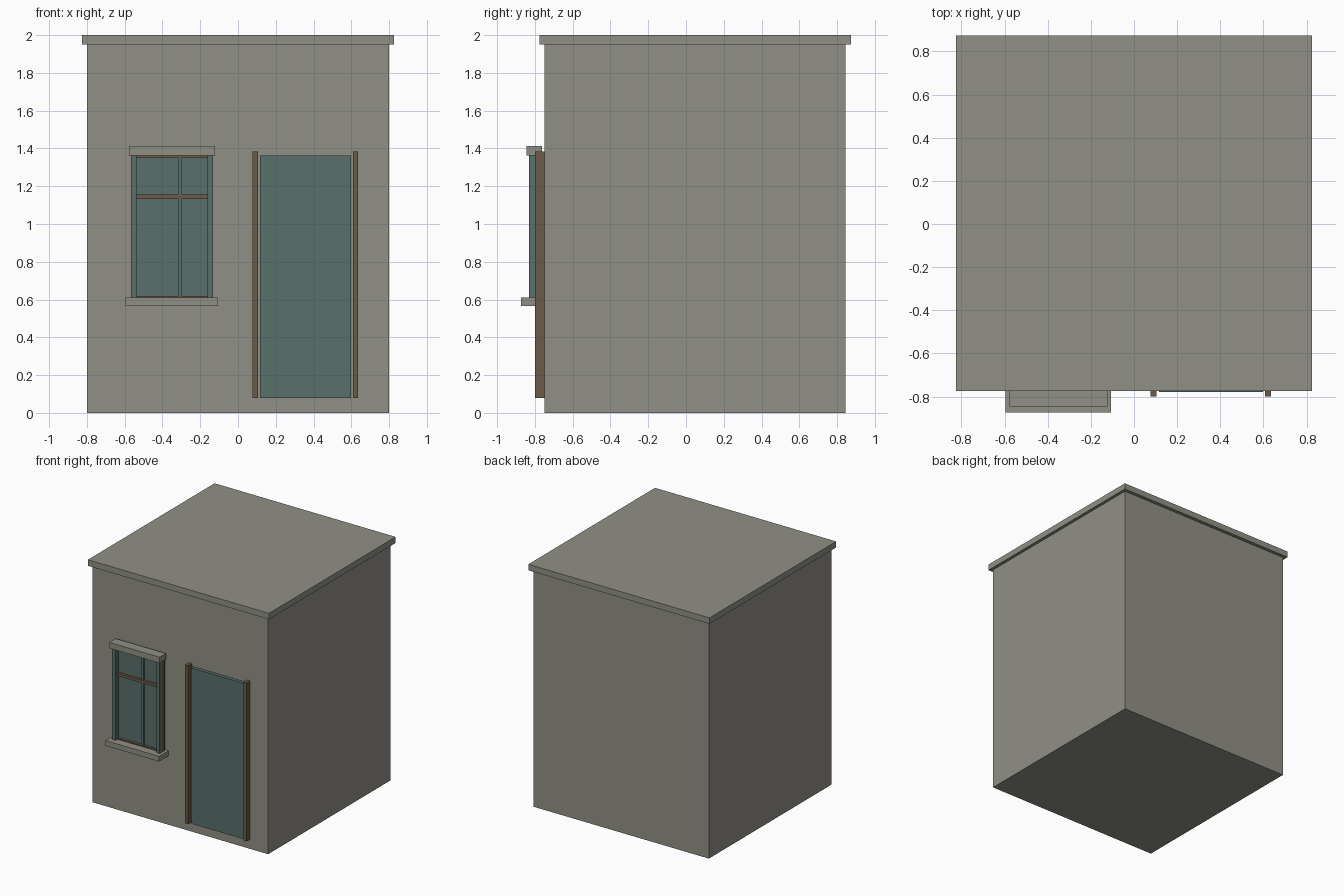
import bpy
import bmesh

if "Cube" in bpy.data.objects:
    bpy.data.objects.remove(bpy.data.objects["Cube"])


def material(name, rgb):
    m = bpy.data.materials.new(name)
    m.diffuse_color = (*rgb, 1.0)
    m.use_nodes = True
    m.node_tree.nodes["Principled BSDF"].inputs["Base Color"].default_value = m.diffuse_color
    return m


STONE = material("warm grey stone", (0.285, 0.28, 0.24))
GREEN = material("dull teal paint", (0.10, 0.16, 0.145))
BROWN = material("dark brown wood", (0.15, 0.105, 0.065))


def box(name, x, y, z, mat):
    """Box spanning the given (min, max) ranges."""
    bm = bmesh.new()
    bmesh.ops.create_cube(bm, size=1.0)
    for v in bm.verts:
        for i, (lo, hi) in enumerate((x, y, z)):
            v.co[i] = lo if v.co[i] < 0 else hi
    mesh = bpy.data.meshes.new(name)
    bm.to_mesh(mesh)
    bm.free()
    mesh.materials.append(mat)
    ob = bpy.data.objects.new(name, mesh)
    bpy.context.collection.objects.link(ob)
    return ob


# Building shell
box("plinth", (-0.8, 0.8), (-0.75, 0.845), (0, 0.08), STONE)
box("walls", (-0.8, 0.8), (-0.75, 0.845), (0.08, 1.95), STONE)
box("roof_slab", (-0.825, 0.825), (-0.775, 0.873), (1.95, 2.0), STONE)

# Door with a post on each side
box("door", (0.117, 0.597), (-0.778, -0.75), (0.08, 1.363), GREEN)
for side, x0 in (("left", 0.077), ("right", 0.608)):
    box(f"door_post_{side}", (x0, x0 + 0.028), (-0.80, -0.75), (0.08, 1.385), BROWN)

# Window: sill, lintel, backing frame and glass
box("window_sill", (-0.595, -0.107), (-0.873, -0.75), (0.567, 0.61), STONE)
box("window_lintel", (-0.578, -0.122), (-0.845, -0.763), (1.363, 1.412), STONE)
box("window_back_panel", (-0.56, -0.138), (-0.765, -0.75), (0.61, 1.375), GREEN)
box("window_glass", (-0.537, -0.161), (-0.785, -0.765), (0.61, 1.363), GREEN)

# Window jambs: brown lining behind, painted front strip
for side, x0 in (("left", -0.566), ("right", -0.161)):
    x = (x0, x0 + 0.029)
    box(f"window_lining_{side}", x, (-0.80, -0.765), (0.61, 1.363), BROWN)
    box(f"window_jamb_{side}", x, (-0.83, -0.80), (0.61, 1.363), GREEN)

# Window bars
box("window_mullion", (-0.317, -0.30), (-0.80, -0.785), (0.618, 1.349), GREEN)
for part, z in (("transom", (1.133, 1.156)), ("top_rail", (1.349, 1.363)),
                ("bottom_rail", (0.61, 0.618))):
    box(f"window_{part}", (-0.537, -0.161), (-0.805, -0.785), z, BROWN)
